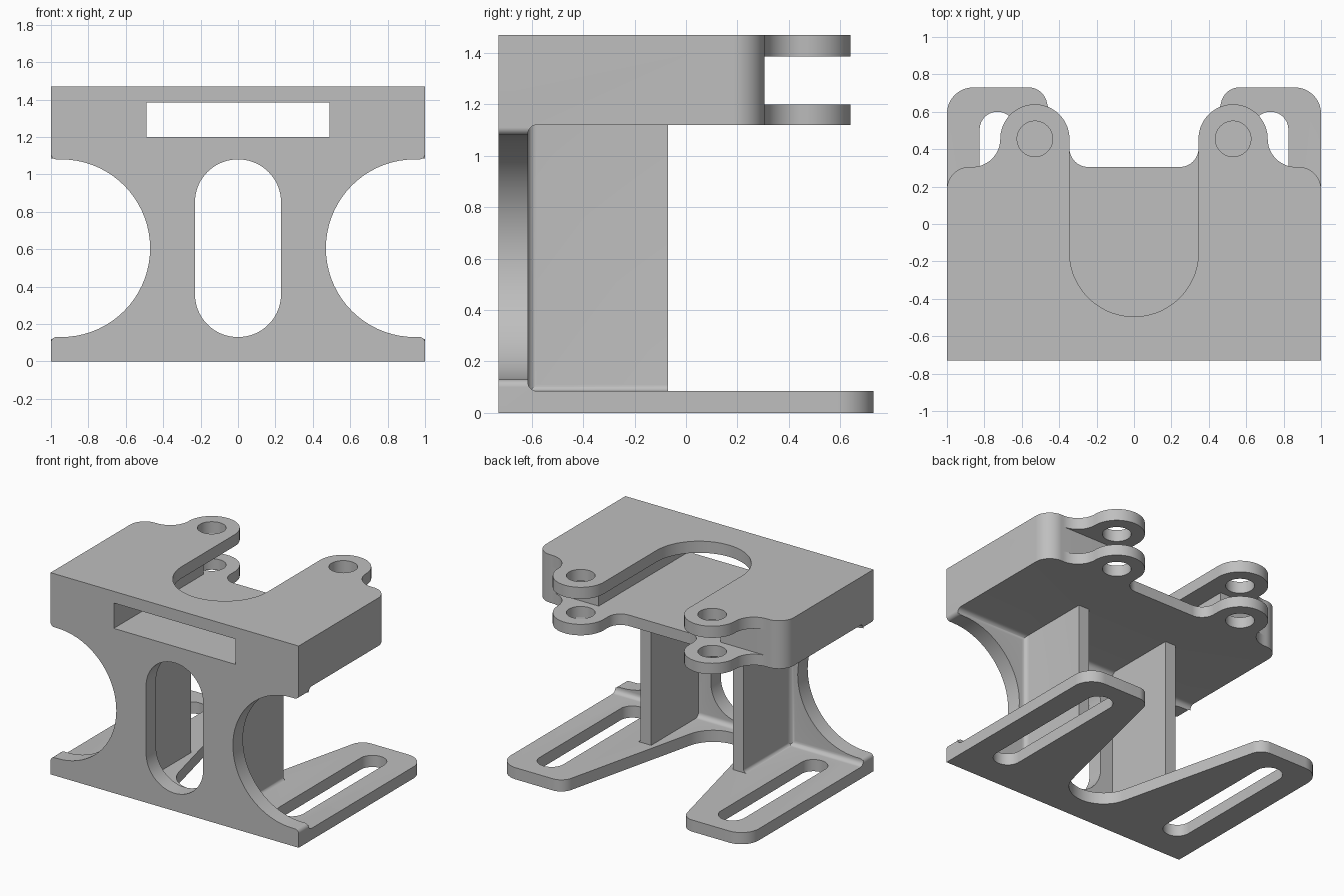
import bpy, bmesh, math
from mathutils import Vector

if "Cube" in bpy.data.objects:
    bpy.data.objects.remove(bpy.data.objects["Cube"])

grey = bpy.data.materials.new("plain grey")
grey.diffuse_color = (0.52, 0.52, 0.52, 1)
grey.use_nodes = True
grey.node_tree.nodes["Principled BSDF"].inputs["Base Color"].default_value = grey.diffuse_color
parts_coll = bpy.data.collections.new("bracket parts")
bpy.context.scene.collection.children.link(parts_coll)
parts = []

# axis along which a 2D profile is extruded
MAPS = {"z": lambda a, b, h: (a, b, h),
        "y": lambda a, b, h: (a, h, b),
        "x": lambda a, b, h: (h, a, b)}


def rounded(corners):
    """Polygon whose corners (x, y, radius) are replaced by arcs."""
    out = []
    n = len(corners)
    for i, c in enumerate(corners):
        p = Vector(c[:2])
        r = c[2] if len(c) > 2 else 0
        if r == 0:
            out.append(p)
            continue
        a = (Vector(corners[i - 1][:2]) - p).normalized()
        b = (Vector(corners[(i + 1) % n][:2]) - p).normalized()
        half = a.angle(b) / 2
        centre = p + (a + b).normalized() * (r / math.sin(half))
        s = p + a * (r / math.tan(half)) - centre
        e = p + b * (r / math.tan(half)) - centre
        sweep = math.pi - 2 * half
        if s.x * e.y - s.y * e.x < 0:
            sweep = -sweep
        start = math.atan2(s.y, s.x)
        steps = max(4, round(abs(sweep) / math.radians(5)))
        for k in range(steps + 1):
            t = start + sweep * k / steps
            out.append(centre + r * Vector((math.cos(t), math.sin(t))))
    return [p for i, p in enumerate(out) if (p - out[i - 1]).length > 1e-4]


def mirrored(half):
    return half + [(-c[0],) + tuple(c[1:]) for c in reversed(half)]


def flip(corners):
    return [(-c[0],) + tuple(c[1:]) for c in corners]


def box2d(x0, x1, y0, y1, r=0):
    return [(x0, y0, r), (x1, y0, r), (x1, y1, r), (x0, y1, r)]


def slab(name, loops, h0, h1, axis="z"):
    """Extruded profile: first loop is the outline, the others are holes."""
    bm = bmesh.new()
    to3d = MAPS[axis]
    for loop in loops:
        vs = [bm.verts.new(to3d(p.x, p.y, h0)) for p in rounded(loop)]
        for i, v in enumerate(vs):
            bm.edges.new((vs[i - 1], v))
    bmesh.ops.triangle_fill(bm, use_beauty=True, use_dissolve=False, edges=bm.edges[:])
    geo = bmesh.ops.extrude_face_region(bm, geom=bm.faces[:])["geom"]
    i = "xyz".index(axis)
    for v in geo:
        if isinstance(v, bmesh.types.BMVert):
            v.co[i] = h1
    bmesh.ops.recalc_face_normals(bm, faces=bm.faces[:])
    me = bpy.data.meshes.new(name)
    bm.to_mesh(me)
    bm.free()
    me.materials.append(grey)
    ob = bpy.data.objects.new(name, me)
    parts_coll.objects.link(ob)
    parts.append(ob)
    return ob


def cove(name, a, b, da, db, h0, h1, axis):
    """Concave fillet strip in an inside corner at (a, b)."""
    r = max(abs(da), abs(db))
    arc = [(a + da * (1 - math.cos(t)), b + db * (1 - math.sin(t)))
           for t in (math.pi / 2 * k / 8 for k in range(9))]
    slab(name, [[(a, b)] + arc], h0, h1, axis)


F, B, T = -0.73, -0.615, 0.085      # front, back of front plate, foot thickness
Z0, Z1, Z2, Z3 = 1.12, 1.20, 1.385, 1.47

# forked foot plate with two long slots
foot = mirrored([(1, F), (1, 0.73, 0.14), (0.485, 0.73, 0.10), (0.18, -0.54, 0.23)])
foot_slot = box2d(0.635, 0.825, -0.52, 0.60, 0.094)
slab("foot_plate", [foot, foot_slot, flip(foot_slot)], 0, T)

# waisted front plate with an upright window
waist = mirrored([(1, T), (1, 0.13, 0.03), (0.47, 0.13, 0.475),
                  (0.47, 1.08, 0.475), (1, 1.08, 0.03), (1, Z0)])
slab("front_plate", [waist, box2d(-0.23, 0.23, 0.13, 1.08, 0.229)], F, B, "y")

# upper and lower decks with ear lugs
side = [(1, F), (1, 0.305, 0.12), (0.715, 0.305, 0.15), (0.715, 0.64, 0.185), (0.345, 0.64, 0.185)]
eye = box2d(0.435, 0.625, 0.36, 0.55, 0.095)
eyes = [eye, flip(eye)]
slab("lower_deck", [mirrored(side + [(0.345, 0.305, 0.1)])] + eyes, Z0, Z1)
slab("upper_deck", [mirrored(side + [(0.345, -0.495, 0.345)])] + eyes, Z2, Z3)

# paired side blocks, ribs and fillets
block = [(0.49, F), (1, F), (1, 0.305, 0.12), (0.49, 0.305)]
for s, tag in ((1, "right"), (-1, "left")):
    slab("side_block_" + tag, [block if s > 0 else flip(block)], Z1, Z2)
    slab("rib_" + tag, [box2d(min(0.33 * s, 0.415 * s), max(0.33 * s, 0.415 * s), B, -0.07)], T, Z0)
    cove("rib_fillet_" + tag, 0.415 * s, B, 0.035 * s, 0.035, T, Z0, "z")
    cove("rib_foot_fillet_" + tag, 0.415 * s, T, 0.025 * s, 0.025, B, -0.07, "y")
cove("foot_fillet", B, T, 0.035, 0.035, -1, 1, "x")
cove("deck_fillet", B, Z0, 0.035, -0.035, -1, 1, "x")


def volume(me):
    bm = bmesh.new()
    bm.from_mesh(me)
    v = bm.calc_volume()
    bm.free()
    return v


# fuse the parts into one casting
base = parts[0]
others = bpy.data.collections.new("fused parts")
bpy.context.scene.collection.children.link(others)
for ob in parts[1:]:
    parts_coll.objects.unlink(ob)
    others.objects.link(ob)
mod = base.modifiers.new("fuse", "BOOLEAN")
mod.operation = "UNION"
mod.solver = "EXACT"
mod.operand_type = "COLLECTION"
mod.collection = others
bpy.context.view_layer.update()
fused = bpy.data.meshes.new_from_object(base.evaluated_get(bpy.context.evaluated_depsgraph_get()))
base.modifiers.clear()
total = sum(volume(o.data) for o in parts)
if abs(volume(fused) / total - 1) < 0.03:
    bm = bmesh.new()
    bm.from_mesh(fused)
    bmesh.ops.remove_doubles(bm, verts=bm.verts[:], dist=1e-4)
    bmesh.ops.dissolve_limit(bm, angle_limit=math.radians(0.5), verts=bm.verts[:], edges=bm.edges[:])
    bm.to_mesh(fused)
    bm.free()
    base.data = fused
    base.name = "bracket_body"
    for ob in parts[1:]:
        bpy.data.objects.remove(ob)
    parts = [base]

# smooth curved walls, keep edges crisp
bpy.ops.object.select_all(action="DESELECT")
for ob in parts:
    ob.select_set(True)
bpy.context.view_layer.objects.active = parts[0]
bpy.ops.object.shade_smooth_by_angle(angle=math.radians(30))
